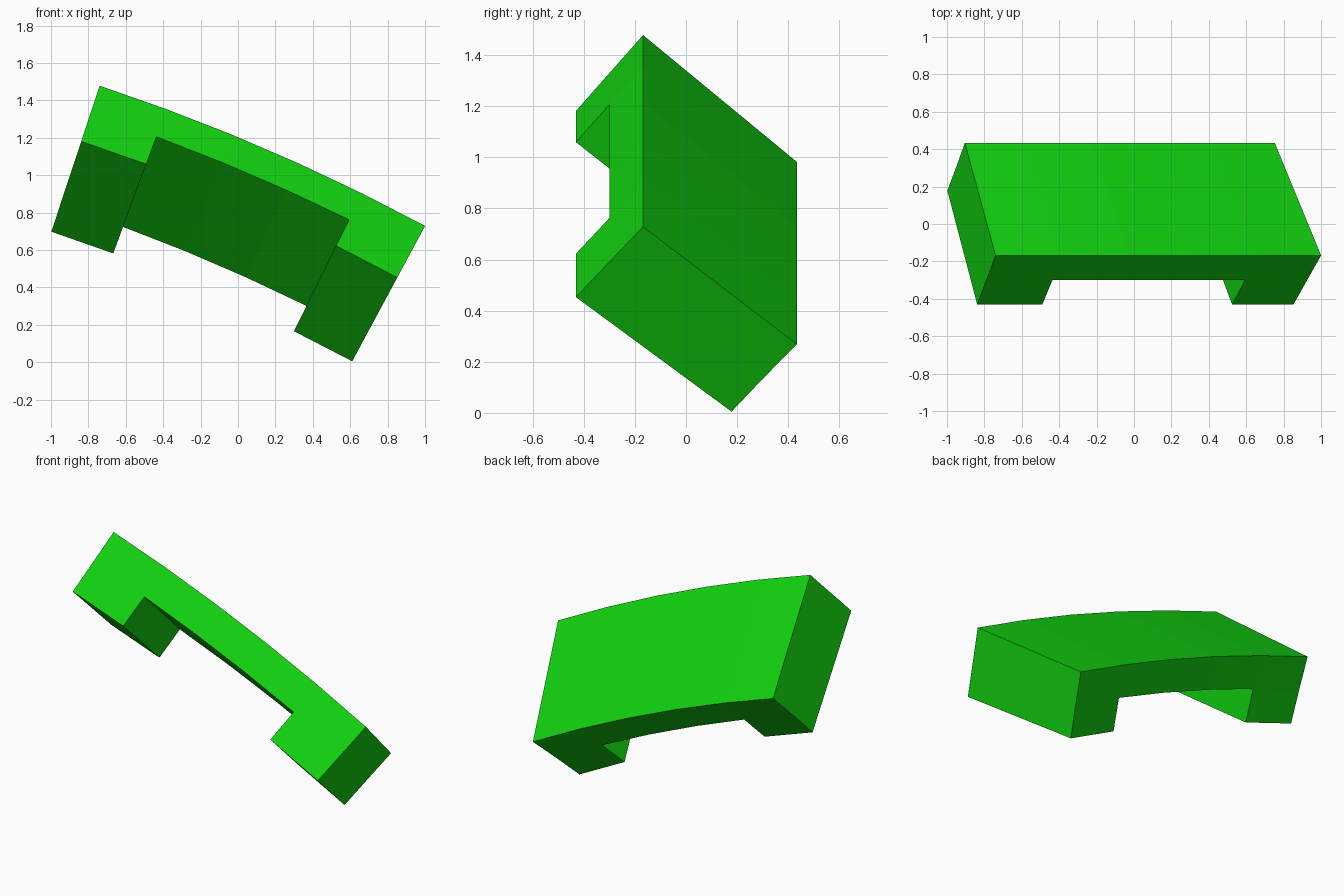
import bpy
import bmesh
import math

cube = bpy.data.objects.get("Cube")
if cube:
    bpy.data.objects.remove(cube, do_unlink=True)

# Single green material
green = bpy.data.materials.new("bright_green")
green.use_nodes = True
colour = (0.006, 0.65, 0.005, 1.0)
green.diffuse_color = colour
green.node_tree.nodes["Principled BSDF"].inputs["Base Color"].default_value = colour

# The handle is a slanted profile swept through a shallow arc about a y axis
CENTRE_X, CENTRE_Z = -4.153, -8.842
START, STEP, SEGMENTS = 18.3, 2.0, 5

# Profile rows as (radius, y) pairs: front edge, back edge
OUTER = [(10.87, -0.168), (10.347, 0.434)]
MIDDLE = [(10.713, -0.30), (10.199, 0.305)]
INNER = [(10.557, -0.431), (10.048, 0.178)]


def place(radius, y, step):
    a = math.radians(START + STEP * step)
    return (CENTRE_X + radius * math.sin(a), y, CENTRE_Z + radius * math.cos(a))


bm = bmesh.new()
# Vertex grid: [arc step][row][front, back]; the inner row is only used by the feet
grid = []
for s in range(SEGMENTS + 1):
    rows = [OUTER, MIDDLE]
    if s in (0, 1, SEGMENTS - 1, SEGMENTS):
        rows.append(INNER)
    grid.append([[bm.verts.new(place(r, y, s)) for r, y in row] for row in rows])


def end_wall(s, row):
    (a, b), (c, d) = grid[s][row], grid[s][row + 1]
    bm.faces.new((a, b, d, c))


def along(s, row):
    """Surface spanning front to back along one arc segment."""
    (a, b), (c, d) = grid[s][row], grid[s + 1][row]
    bm.faces.new((a, b, d, c))


def sides(s, row):
    """Front and back walls between two rows."""
    for k in (0, 1):
        bm.faces.new((grid[s][row][k], grid[s + 1][row][k],
                      grid[s + 1][row + 1][k], grid[s][row + 1][k]))


for s in range(SEGMENTS):
    # Curved bridge
    along(s, 0)
    sides(s, 0)
    if s in (0, SEGMENTS - 1):
        # Foot block under each end
        along(s, 2)
        sides(s, 1)
        end_wall(s, 1)
        end_wall(s + 1, 1)
    else:
        along(s, 1)
end_wall(0, 0)
end_wall(SEGMENTS, 0)

bmesh.ops.recalc_face_normals(bm, faces=bm.faces)
mesh = bpy.data.meshes.new("curved_handle")
bm.to_mesh(mesh)
bm.free()
mesh.materials.append(green)
handle = bpy.data.objects.new("curved_handle", mesh)
bpy.context.collection.objects.link(handle)
